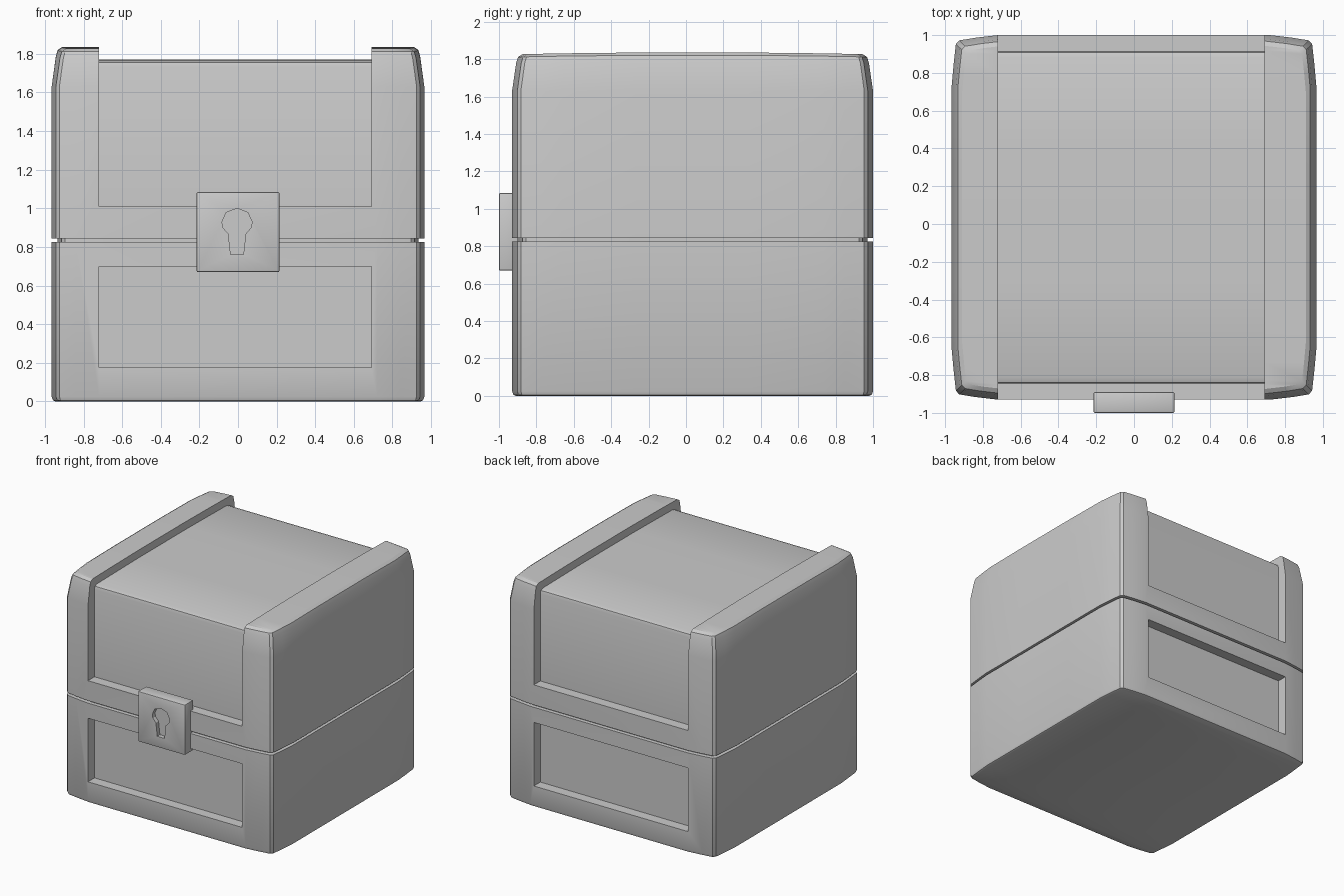
import bpy, bmesh
from math import radians

if "Cube" in bpy.data.objects:
    bpy.data.objects.remove(bpy.data.objects["Cube"])

CY = 0.035                      # the body sits a little back, the lock sticks out in front
HALF = 0.965
X0, X1 = -0.72, 0.69            # panel width


def make_object(name, bm):
    bmesh.ops.recalc_face_normals(bm, faces=bm.faces)
    mesh = bpy.data.meshes.new(name)
    bm.to_mesh(mesh)
    bm.free()
    obj = bpy.data.objects.new(name, mesh)
    bpy.context.collection.objects.link(obj)
    return obj


def activate(obj):
    bpy.ops.object.select_all(action='DESELECT')
    obj.select_set(True)
    bpy.context.view_layer.objects.active = obj


def smooth(obj):
    activate(obj)
    bpy.ops.object.shade_smooth_by_angle(angle=radians(28))


def prism(name, points, axis, a, b):
    """Extrude a 2D profile along x (points are y,z) or y (points are x,z)."""
    place = (lambda u, v, t: (t, u, v)) if axis == 'x' else (lambda u, v, t: (u, t, v))
    bm = bmesh.new()
    ends = [[bm.verts.new(place(u, v, t)) for u, v in points] for t in (a, b)]
    for ring in ends:
        bm.faces.new(ring)
    n = len(points)
    for i in range(n):
        j = (i + 1) % n
        bm.faces.new((ends[0][i], ends[0][j], ends[1][j], ends[1][i]))
    return make_object(name, bm)


def cut(obj, cutter):
    cutter.hide_render = True
    mod = obj.modifiers.new("cut", 'BOOLEAN')
    mod.operation = 'DIFFERENCE'
    mod.solver = 'EXACT'
    mod.object = cutter
    activate(obj)
    bpy.ops.object.modifier_apply(modifier=mod.name)
    bpy.data.objects.remove(cutter, do_unlink=True)


# Bulged plan outline: one quarter, mirrored in y and then in x
quarter = [(0.72, HALF), (0.84, 0.951), (0.925, 0.937), (0.943, 0.918),
           (0.955, 0.81), (HALF, 0.70), (HALF, 0.30)]
right = [(x, -y) for x, y in quarter] + [(x, y) for x, y in reversed(quarter)]
outline = right + [(-x, y) for x, y in reversed(right)]


def loft(name, levels):
    """Stack the outline at (height, inset) levels; the crown is slightly arched."""
    bm = bmesh.new()
    rings = []
    for z, inset in levels:
        s = 1 - inset / HALF
        rings.append([bm.verts.new((x * s, y * s + CY,
                      z + (0.01 * (1 - (y / HALF) ** 2) if z > 1.7 else 0)))
                      for x, y in outline])
    n = len(outline)
    for low, high in zip(rings, rings[1:]):
        for i in range(n):
            j = (i + 1) % n
            bm.faces.new((low[i], low[j], high[j], high[i]))
    for ring in (rings[0], rings[-1]):
        for i in range(n // 2 - 1):
            bm.faces.new((ring[i], ring[i + 1], ring[n - 2 - i], ring[n - 1 - i]))
    return make_object(name, bm)


# Base with a recessed panel front and back, and the inset seam under the lid
base = loft("chest_base", [(0, 0.02), (0.006, 0.007), (0.025, 0), (0.825, 0),
                           (0.826, 0.03), (0.85, 0.03)])
rect = [(X0, 0.175), (X1, 0.175), (X1, 0.70), (X0, 0.70)]
for y0, y1 in ((-1.2, -0.845), (0.915, 1.2)):
    cut(base, prism("panel_cutter", rect, 'y', y0, y1))
smooth(base)

# Lid with a recessed band running up the front, over the top and down the back
lid = loft("chest_lid", [(0.845, 0), (1.63, 0), (1.78, 0.022),
                         (1.812, 0.032), (1.827, 0.055)])
band = [(-1.2, 1.01), (-0.845, 1.01), (-0.845, 1.73), (-0.838, 1.755), (-0.81, 1.765),
        (-0.3, 1.772), (0.37, 1.772), (0.88, 1.765), (0.908, 1.755), (0.915, 1.73),
        (0.915, 1.01), (1.2, 1.01), (1.2, 2.2), (-1.2, 2.2)]
cut(lid, prism("band_cutter", band, 'x', X0, X1))
smooth(lid)

# Lock plate with a sunken keyhole
plate = [(-0.215, 0.67), (0.215, 0.67), (0.215, 1.085), (-0.215, 1.085)]
lock = prism("lock_plate", plate, 'y', -1.0, -0.89)
bevel = lock.modifiers.new("bevel", 'BEVEL')
bevel.width = 0.008
bevel.segments = 2
activate(lock)
bpy.ops.object.modifier_apply(modifier=bevel.name)
half = [(0.033, 0.76), (0.045, 0.868), (0.073, 0.90), (0.078, 0.93), (0.056, 0.978)]
hole = half + [(0, 1.0)] + [(-x, z) for x, z in reversed(half)]
hole = [(x - 0.005, z) for x, z in hole]
cut(lock, prism("keyhole_cutter", hole, 'y', -1.1, -0.965))
smooth(lock)
